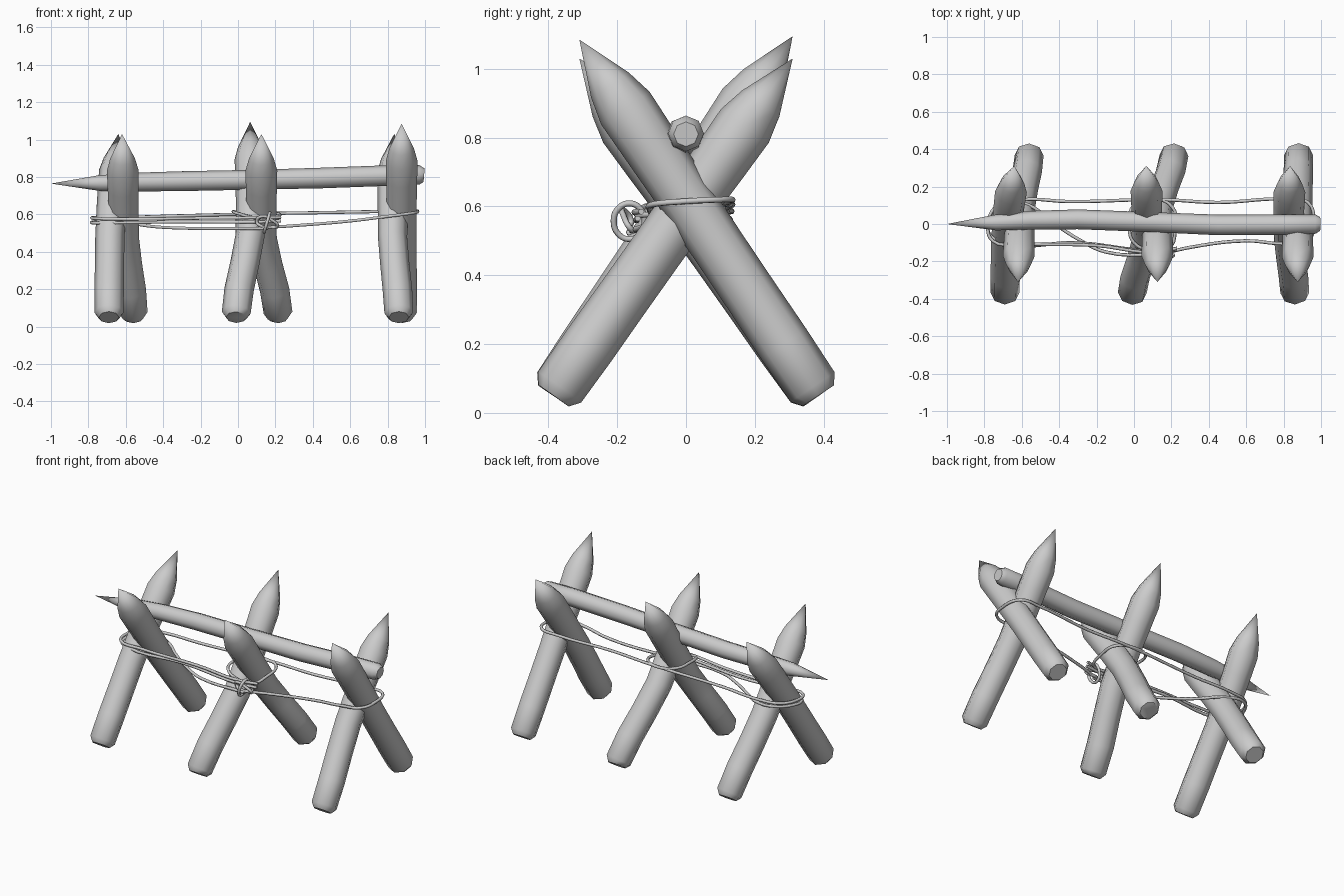
import bpy, bmesh
from math import cos, sin, pi
from mathutils import Vector

if "Cube" in bpy.data.objects:
    bpy.data.objects.remove(bpy.data.objects["Cube"], do_unlink=True)

grey = bpy.data.materials.new("plain grey")
grey.use_nodes = True
grey.diffuse_color = (0.6, 0.6, 0.6, 1)
grey.node_tree.nodes["Principled BSDF"].inputs["Base Color"].default_value = (0.6, 0.6, 0.6, 1)


def finish(obj, angle):
    bpy.ops.object.select_all(action='DESELECT')
    obj.select_set(True)
    bpy.context.view_layer.objects.active = obj
    bpy.ops.object.shade_smooth_by_angle(angle=angle)


def sweep(name, rings, side, sides=8):
    """Skin a log through (centre, radius) rings; radius 0 makes a point."""
    bm = bmesh.new()
    loops = []
    for i, (c, r) in enumerate(rings):
        d = rings[min(i + 1, len(rings) - 1)][0] - rings[max(i - 1, 0)][0]
        d.normalize()
        u = (side - d * side.dot(d)).normalized()
        v = d.cross(u)
        if r == 0:
            loops.append([bm.verts.new(c)] * sides)
        else:
            loops.append([bm.verts.new(c + r * (u * cos(a) + v * sin(a)))
                          for a in (2 * pi * k / sides for k in range(sides))])
    for a, b in zip(loops, loops[1:]):
        for k in range(sides):
            n = (k + 1) % sides
            corners = list(dict.fromkeys((a[k], a[n], b[n], b[k])))
            bm.faces.new(corners)
    bm.faces.new(loops[0][::-1])
    if rings[-1][1]:
        bm.faces.new(loops[-1])
    bmesh.ops.recalc_face_normals(bm, faces=bm.faces)
    mesh = bpy.data.meshes.new(name)
    bm.to_mesh(mesh)
    bm.free()
    mesh.materials.append(grey)
    obj = bpy.data.objects.new(name, mesh)
    bpy.context.collection.objects.link(obj)
    finish(obj, 0.9)


def stake(name, front, foot_x, mid_x, tip_x, tip_z):
    """Sharpened stake; front = -1 puts its foot at the front and its tip at the back."""
    foot = Vector((foot_x, front * 0.385, 0.05))
    tip = Vector((tip_x, -front * 0.31, tip_z))
    length = (tip - foot).length
    rings = []
    # distance from the foot, radius
    profile = [(0, 0.054), (0.03, 0.077), (0.18, 0.079), (0.35, 0.078), (0.52, 0.078),
               (0.72, 0.08), (length - 0.36, 0.083), (length - 0.24, 0.085),
               (length - 0.16, 0.066), (length, 0)]
    for s, r in profile:
        t = s / length
        c = foot.lerp(tip, t)
        # bend sideways below the crossing, straight above it
        if t < 0.5:
            k = t / 0.5
            k = k * k * (3 - 2 * k)
            c.x = foot_x + (mid_x - foot_x) * k
        else:
            c.x = mid_x + (tip_x - mid_x) * (t - 0.5) / 0.5
        rings.append((c, r))
    sweep(name, rings, Vector((1, 0, 0)))


# Three crossed pairs of stakes
stake("right_stake_front_foot", -1, -0.69, -0.685, -0.64, 1.03)
stake("right_stake_back_foot", 1, -0.56, -0.61, -0.62, 1.03)
stake("middle_stake_front_foot", -1, -0.01, 0.07, 0.065, 1.095)
stake("middle_stake_back_foot", 1, 0.215, 0.125, 0.125, 1.03)
stake("left_stake_front_foot", -1, 0.86, 0.825, 0.835, 1.03)
stake("left_stake_back_foot", 1, 0.88, 0.875, 0.875, 1.085)

# Long sharpened rail resting in the crossings
rail = [(0.995, 0, 0.81, 0.036), (0.97, 0, 0.812, 0.052), (0.8, -0.003, 0.808, 0.055),
        (0.45, -0.005, 0.795, 0.055), (0.1, 0.01, 0.786, 0.053), (-0.3, 0.025, 0.778, 0.053),
        (-0.55, 0.02, 0.773, 0.05), (-0.74, 0.008, 0.768, 0.042), (-1, 0, 0.765, 0)]
sweep("rail", [(Vector(p[:3]), p[3]) for p in rail], Vector((0, 0, 1)))


def rope(name, points, closed=False):
    curve = bpy.data.curves.new(name + "_path", 'CURVE')
    curve.dimensions = '3D'
    curve.bevel_depth = 0.009
    curve.bevel_resolution = 1
    curve.resolution_u = 5
    curve.use_fill_caps = True
    spline = curve.splines.new('BEZIER')
    spline.bezier_points.add(len(points) - 1)
    spline.use_cyclic_u = closed
    for bp, co in zip(spline.bezier_points, points):
        bp.co = co
        bp.handle_left_type = bp.handle_right_type = 'AUTO'
    helper = bpy.data.objects.new(name + "_path", curve)
    bpy.context.collection.objects.link(helper)
    deps = bpy.context.evaluated_depsgraph_get()
    mesh = bpy.data.meshes.new_from_object(helper.evaluated_get(deps))
    bpy.data.objects.remove(helper)
    mesh.materials.clear()
    mesh.materials.append(grey)
    obj = bpy.data.objects.new(name, mesh)
    bpy.context.collection.objects.link(obj)
    finish(obj, 1.2)


# Rope around all three crossings
rope("long_rope", [
    (0.15, -0.16, 0.53), (0.3, -0.125, 0.54), (0.6, -0.09, 0.565), (0.8, -0.105, 0.59),
    (0.93, -0.09, 0.607), (0.96, 0, 0.615), (0.93, 0.115, 0.62), (0.8, 0.133, 0.617),
    (0.45, 0.115, 0.61), (0.15, 0.13, 0.605), (-0.35, 0.12, 0.592), (-0.6, 0.13, 0.585),
    (-0.73, 0.1, 0.585), (-0.78, 0, 0.582), (-0.755, -0.09, 0.578), (-0.6, -0.105, 0.575),
    (-0.2, -0.115, 0.58), (0.1, -0.15, 0.583), (0.23, -0.13, 0.585)])

# Second turn around the right pair, crossing back to the knot
rope("right_rope", [
    (0.23, -0.14, 0.565), (0.1, -0.145, 0.56), (-0.3, -0.1, 0.56), (-0.7, -0.1, 0.555),
    (-0.775, -0.05, 0.555), (-0.77, 0.04, 0.56), (-0.7, 0.12, 0.565), (-0.56, 0.1, 0.55),
    (-0.45, 0.02, 0.535), (-0.3, -0.08, 0.527), (-0.15, -0.15, 0.525), (0.16, -0.165, 0.525)])

# Binding of the middle pair
rope("middle_rope", [
    (-0.025, 0, 0.615), (0, 0.1, 0.612), (0.1, 0.135, 0.605), (0.205, 0.09, 0.605),
    (0.22, -0.03, 0.59), (0.19, -0.125, 0.575), (0.1, -0.14, 0.58), (0, -0.1, 0.605)], True)

# Knot
rope("knot_loop", [(0.155 + 0.015 * sin(a), -0.165 + 0.045 * cos(a), 0.557 + 0.052 * sin(a))
                   for a in (k * pi / 4 for k in range(8))], True)
rope("knot_wrap", [(0.1, -0.16, 0.56), (0.13, -0.185, 0.59), (0.18, -0.18, 0.57),
                   (0.21, -0.165, 0.54), (0.17, -0.15, 0.53), (0.12, -0.165, 0.54)], True)
